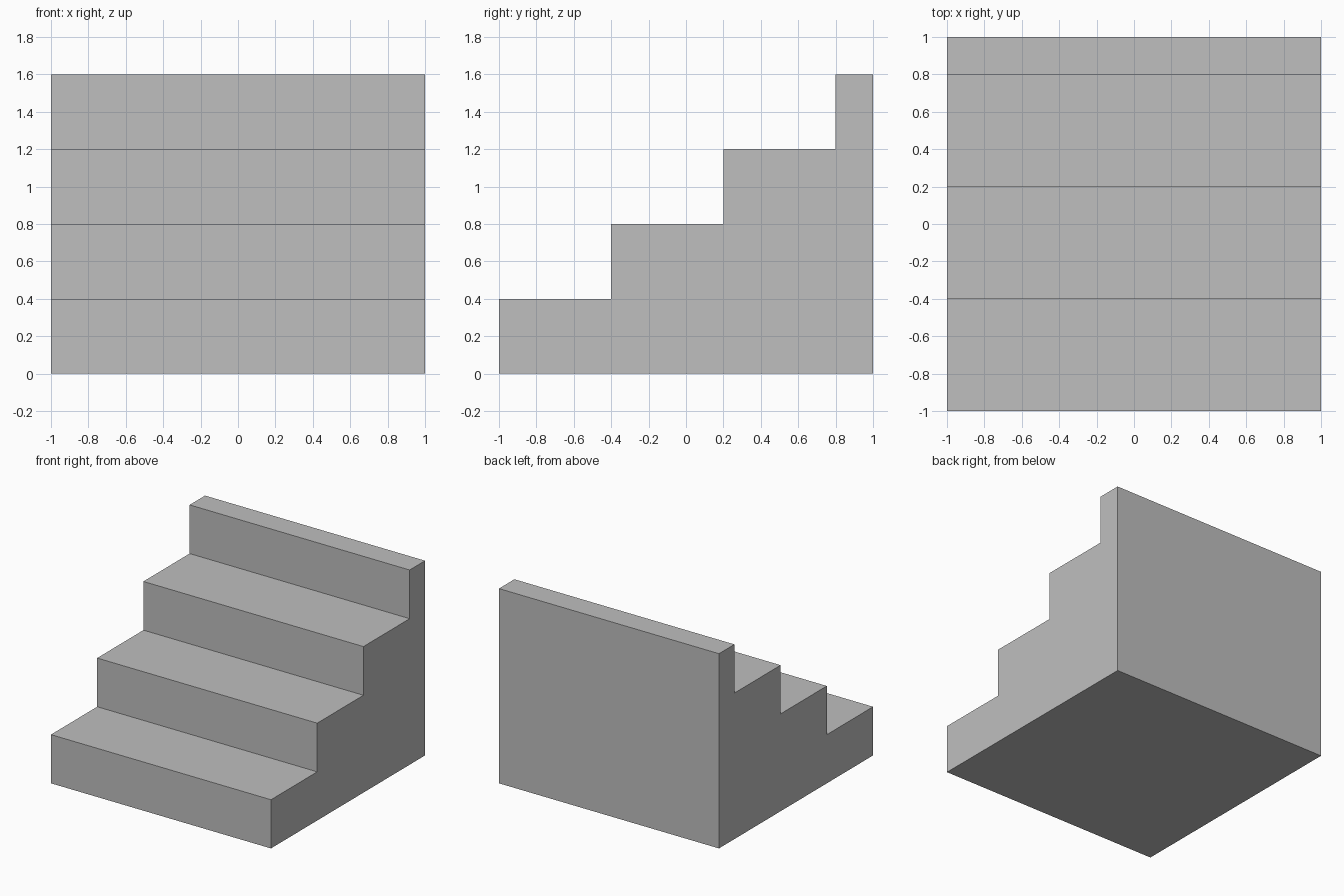
import bpy
import bmesh

cube = bpy.data.objects.get("Cube")
if cube:
    bpy.data.objects.remove(cube, do_unlink=True)

# Single stone grey
GREY = (0.52, 0.52, 0.52, 1.0)
grey = bpy.data.materials.new("stone_grey")
grey.use_nodes = True
grey.diffuse_color = GREY
grey.node_tree.nodes["Principled BSDF"].inputs["Base Color"].default_value = GREY

WIDTH, RISE, TREAD, STEPS = 2.0, 0.4, 0.6, 4
FRONT, BACK = -1.0, 1.0

# Stepped side profile: each step adds a riser and a tread, the last cut off at the back
profile = [(FRONT, 0.0)]
for i in range(STEPS):
    y = FRONT + i * TREAD
    if i:
        profile.append((y, i * RISE))
    profile.append((y, (i + 1) * RISE))
profile += [(BACK, STEPS * RISE), (BACK, 0.0)]

# Extrude the profile across the full width
bm = bmesh.new()
side = bm.faces.new([bm.verts.new((-WIDTH / 2, y, z)) for y, z in profile])
extruded = bmesh.ops.extrude_face_region(bm, geom=[side], use_keep_orig=True)
new_verts = [g for g in extruded["geom"] if isinstance(g, bmesh.types.BMVert)]
bmesh.ops.translate(bm, vec=(WIDTH, 0, 0), verts=new_verts)
bmesh.ops.recalc_face_normals(bm, faces=bm.faces)

mesh = bpy.data.meshes.new("staircase")
bm.to_mesh(mesh)
bm.free()
mesh.materials.append(grey)
staircase = bpy.data.objects.new("staircase", mesh)
bpy.context.collection.objects.link(staircase)
